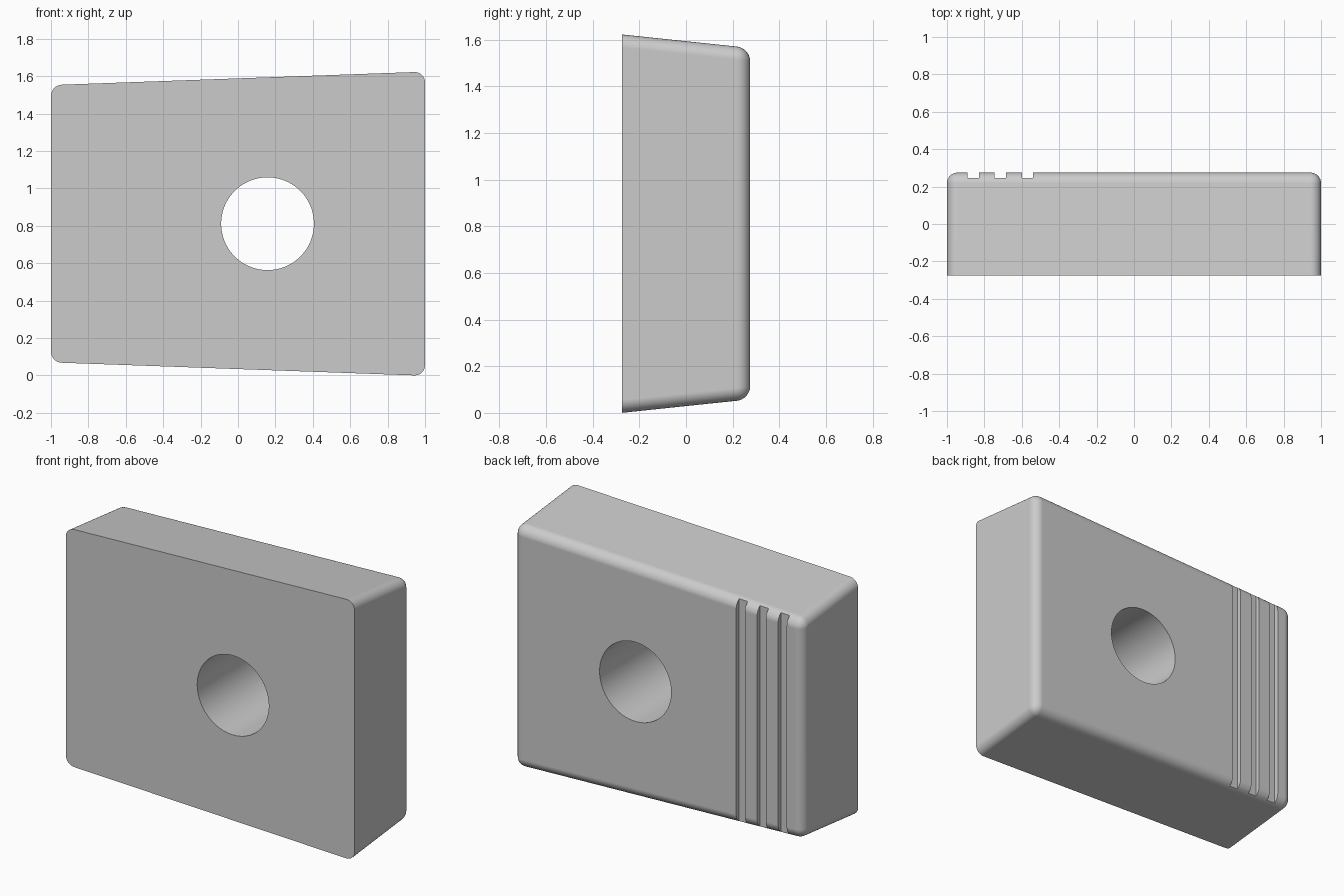
import bpy, bmesh, math
from mathutils import Matrix, Vector

if "Cube" in bpy.data.objects:
    bpy.data.objects.remove(bpy.data.objects["Cube"])

DEPTH = 0.275            # half thickness
MID_Z = 0.811            # height of the centre plane
SIDE_SLOPE = math.tan(math.radians(2.05))
BACK_SLOPE = math.tan(math.radians(6))

# Single grey material
grey = bpy.data.materials.new("plain_grey")
grey.use_nodes = True
grey.diffuse_color = (0.6, 0.6, 0.6, 1)
grey.node_tree.nodes["Principled BSDF"].inputs["Base Color"].default_value = (0.6, 0.6, 0.6, 1)


def make_object(name, bm):
    mesh = bpy.data.meshes.new(name)
    bm.to_mesh(mesh)
    bm.free()
    obj = bpy.data.objects.new(name, mesh)
    bpy.context.collection.objects.link(obj)
    mesh.materials.append(grey)
    return obj


# Tapered block: taller toward +x, shorter toward the back
bm = bmesh.new()
bmesh.ops.create_cube(bm, size=2)
for v in bm.verts:
    x, y, side = v.co.x, v.co.y * DEPTH, v.co.z
    half = 0.777 + SIDE_SLOPE * x - BACK_SLOPE * (y + DEPTH)
    v.co = Vector((x, y, MID_Z + side * half))
# Round every edge except the rim of the front face
rounded = [e for e in bm.edges if any(v.co.y > 0 for v in e.verts)]
bmesh.ops.bevel(bm, geom=rounded, offset=0.057, segments=8, profile=0.5, affect='EDGES')
block = make_object("tapered_block", bm)

# Cutter for the round through hole
bm = bmesh.new()
bmesh.ops.create_cone(bm, cap_ends=True, segments=96, radius1=0.248, radius2=0.248, depth=2,
                      matrix=Matrix.Translation((0.158, 0, MID_Z)) @ Matrix.Rotation(math.pi / 2, 4, 'X'))
cutters = [make_object("hole_cutter", bm)]

# Cutters for the three vertical grooves in the back
for x in (-0.86, -0.715, -0.57):
    bm = bmesh.new()
    bmesh.ops.create_cube(bm, size=1, matrix=Matrix.Translation((x, 0.345, MID_Z))
                          @ Matrix.Diagonal((0.06, 0.2, 3, 1)))
    cutters.append(make_object("groove_cutter", bm))

# Cut, then bake the result and drop the cutters
bpy.ops.object.select_all(action='DESELECT')
block.select_set(True)
bpy.context.view_layer.objects.active = block
for cutter in cutters:
    cutter.hide_render = True
    cut = block.modifiers.new("cut", 'BOOLEAN')
    cut.operation = 'DIFFERENCE'
    cut.solver = 'EXACT'
    cut.object = cutter
    bpy.ops.object.modifier_apply(modifier=cut.name)
for cutter in cutters:
    bpy.data.objects.remove(cutter)

# Smooth roundings and hole, flat main faces
bpy.ops.object.shade_smooth_by_angle(angle=math.radians(30))
weighted = block.modifiers.new("flat_faces", 'WEIGHTED_NORMAL')
weighted.keep_sharp = True
